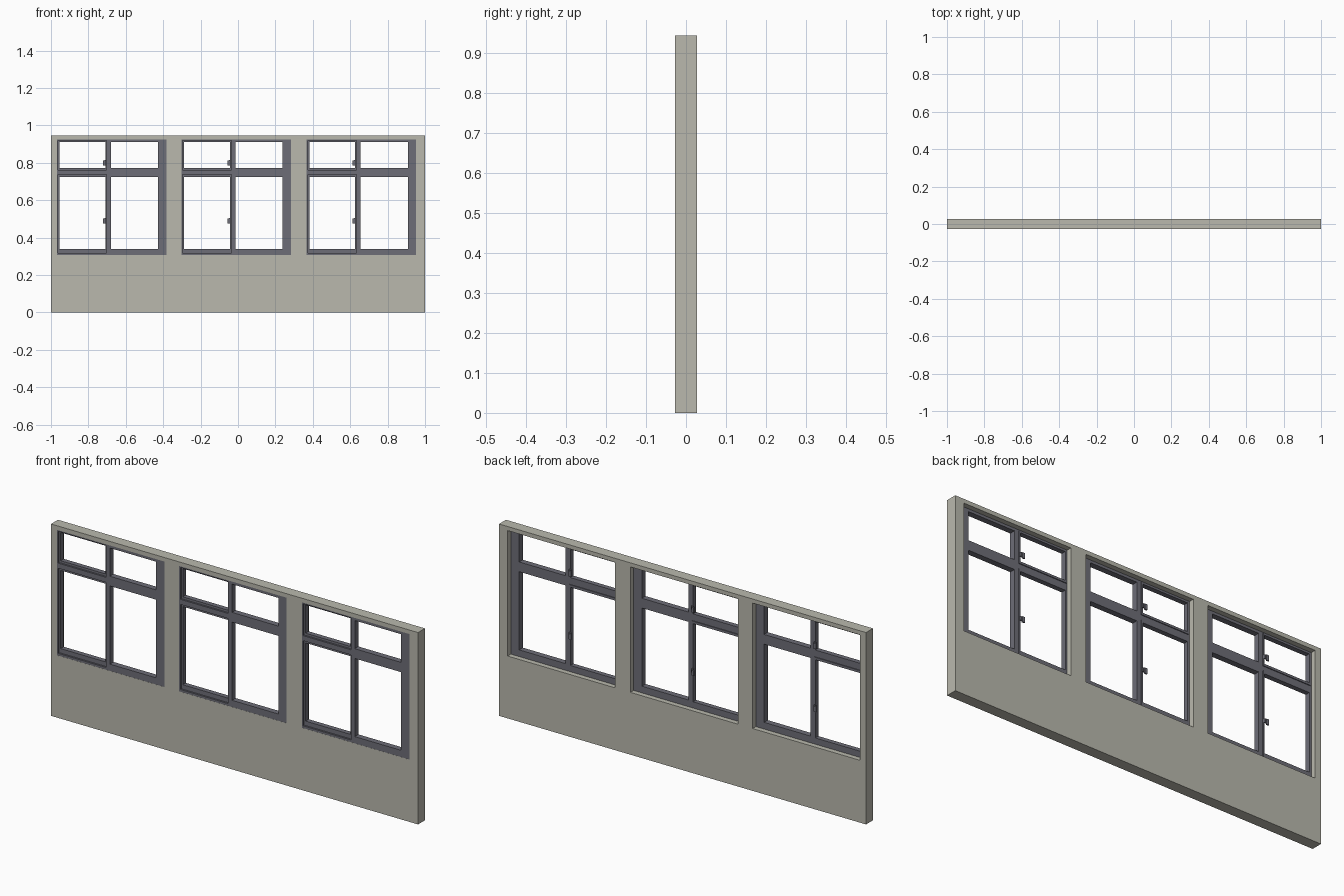
import bpy, bmesh

if "Cube" in bpy.data.objects:
    bpy.data.objects.remove(bpy.data.objects["Cube"])


def material(name, rgb):
    m = bpy.data.materials.new(name)
    m.diffuse_color = (*rgb, 1)
    m.use_nodes = True
    m.node_tree.nodes["Principled BSDF"].inputs["Base Color"].default_value = m.diffuse_color
    return m


WALL = material("warm grey wall", (0.49, 0.485, 0.42))
FRAME = material("slate grey frame", (0.155, 0.155, 0.185))


def panel(name, rect, holes, y0, y1, mat):
    """Flat slab in the xz plane with rectangular openings (x0, x1, z0, z1)."""
    rects = [rect] + holes
    xs = sorted({round(v, 5) for r in rects for v in r[:2]})
    zs = sorted({round(v, 5) for r in rects for v in r[2:]})
    bm = bmesh.new()
    grid = {(x, z): bm.verts.new((x, y0, z)) for x in xs for z in zs}
    for a, b in zip(xs, xs[1:]):
        for c, d in zip(zs, zs[1:]):
            mx, mz = (a + b) / 2, (c + d) / 2
            if not any(h[0] < mx < h[1] and h[2] < mz < h[3] for h in holes):
                bm.faces.new([grid[p] for p in ((a, c), (b, c), (b, d), (a, d))])
    bmesh.ops.delete(bm, geom=[v for v in bm.verts if not v.link_faces], context='VERTS')
    # Keep the front faces and extrude a copy to the back
    ext = bmesh.ops.extrude_face_region(bm, geom=bm.faces[:], use_keep_orig=True)
    moved = [g for g in ext["geom"] if isinstance(g, bmesh.types.BMVert)]
    bmesh.ops.translate(bm, verts=moved, vec=(0, y1 - y0, 0))
    bmesh.ops.recalc_face_normals(bm, faces=bm.faces[:])
    mesh = bpy.data.meshes.new(name)
    bm.to_mesh(mesh)
    bm.free()
    mesh.materials.append(mat)
    obj = bpy.data.objects.new(name, mesh)
    bpy.context.collection.objects.link(obj)
    return obj


HALF = 0.027
W, Z0, Z1 = 0.586, 0.307, 0.925
starts = [-0.968, -0.302, 0.367]

# Wall with three window openings
panel("wall", (-1, 1, 0, 0.945), [(x, x + W, Z0, Z1) for x in starts], -HALF, HALF, WALL)

for i, x in enumerate(starts, 1):
    # Fixed outer frame: left openings hold sashes, right ones are plain
    left = [(x + 0.006, x + 0.266, 0.318, 0.737), (x + 0.006, x + 0.266, 0.762, 0.919)]
    right = [(x + 0.288, x + 0.541, 0.34, 0.725), (x + 0.288, x + 0.541, 0.773, 0.912)]
    panel(f"window_frame_{i}", (x, x + W, Z0, Z1), left + right, -HALF + 0.0005, 0.002, FRAME)

    # Opening sashes, set back a little
    glass = [(x + 0.014, x + 0.259, 0.34, 0.725), (x + 0.014, x + 0.259, 0.773, 0.912)]
    for label, outer, inner, hz in zip(("lower", "upper"), left, glass, (0.49, 0.80)):
        panel(f"{label}_sash_{i}", outer, [inner], -0.018, 0.006, FRAME)
        # Handle: mounting block on the stile and a small lever reaching over the pane
        panel(f"{label}_handle_base_{i}", (x + 0.254, x + 0.264, hz - 0.004, hz + 0.014),
              [], 0.006, 0.014, FRAME)
        panel(f"{label}_handle_lever_{i}", (x + 0.246, x + 0.259, hz - 0.015, hz + 0.012),
              [], 0.014, 0.020, FRAME)
